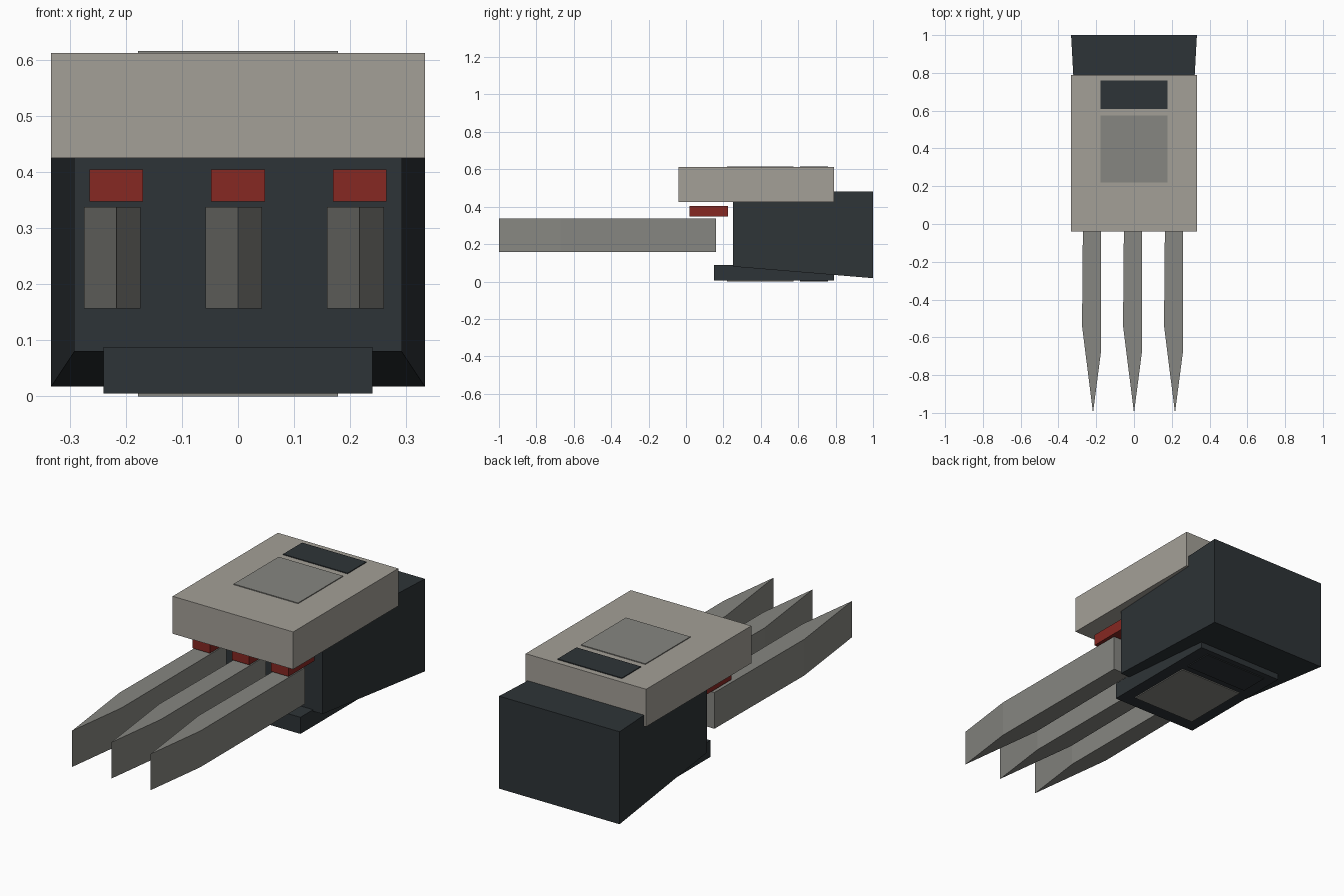
import bpy

if "Cube" in bpy.data.objects:
    bpy.data.objects.remove(bpy.data.objects["Cube"])


def material(name, rgb):
    m = bpy.data.materials.new(name)
    m.diffuse_color = (*rgb, 1)
    m.use_nodes = True
    m.node_tree.nodes["Principled BSDF"].inputs["Base Color"].default_value = m.diffuse_color
    return m


CREAM = material("cream", (0.37, 0.35, 0.31))
DARK = material("dark", (0.027, 0.034, 0.038))
STEEL = material("steel", (0.24, 0.24, 0.22))
RED = material("red", (0.24, 0.021, 0.016))


def loft(name, start, end, mat):
    """Solid between two matching loops; 'start' is counter-clockwise seen from outside."""
    n = len(start)
    faces = [tuple(range(n)), tuple(reversed(range(n, 2 * n)))]
    faces += [(i, i + n, (i + 1) % n + n, (i + 1) % n) for i in range(n)]
    mesh = bpy.data.meshes.new(name)
    mesh.from_pydata(start + end, [], faces)
    mesh.materials.append(mat)
    obj = bpy.data.objects.new(name, mesh)
    bpy.context.collection.objects.link(obj)
    return obj


def rect(half, y, z0, z1, cx=0):
    return [(cx - half, y, z0), (cx + half, y, z0), (cx + half, y, z1), (cx - half, y, z1)]


def box(name, half, y, z, mat, cx=0):
    return loft(name, rect(half, y[0], *z, cx), rect(half, y[1], *z, cx), mat)


# Tapered main body, wider and deeper at the back
loft("rear_body", rect(0.292, 0.25, 0.08, 0.48), rect(0.333, 1.0, 0.018, 0.48), DARK)

# Top cover and underside block
box("top_plate", 0.333, (-0.04, 0.79), (0.425, 0.612), CREAM)
box("bottom_plate", 0.24, (0.15, 0.79), (0.005, 0.088), DARK)

# Thin inlaid panels above and below
for side, z in (("top", (0.605, 0.616)), ("bottom", (0.0, 0.012))):
    box(side + "_steel_panel", 0.178, (0.22, 0.575), z, STEEL)
    box(side + "_dark_panel", 0.178, (0.61, 0.76), z, DARK)

# Three blades, each with a red clamp above its root
BLADE = [(0, -1), (0.043, -0.67), (0.042, 0.16), (-0.052, 0.16), (-0.058, -0.54)]
for side, cx in (("left", -0.217), ("middle", 0), ("right", 0.217)):
    loft(side + "_blade", [(cx + x, y, 0.338) for x, y in BLADE],
         [(cx + x, y, 0.157) for x, y in BLADE], STEEL)
    box(side + "_clamp", 0.048, (0.02, 0.225), (0.348, 0.405), RED, cx)
